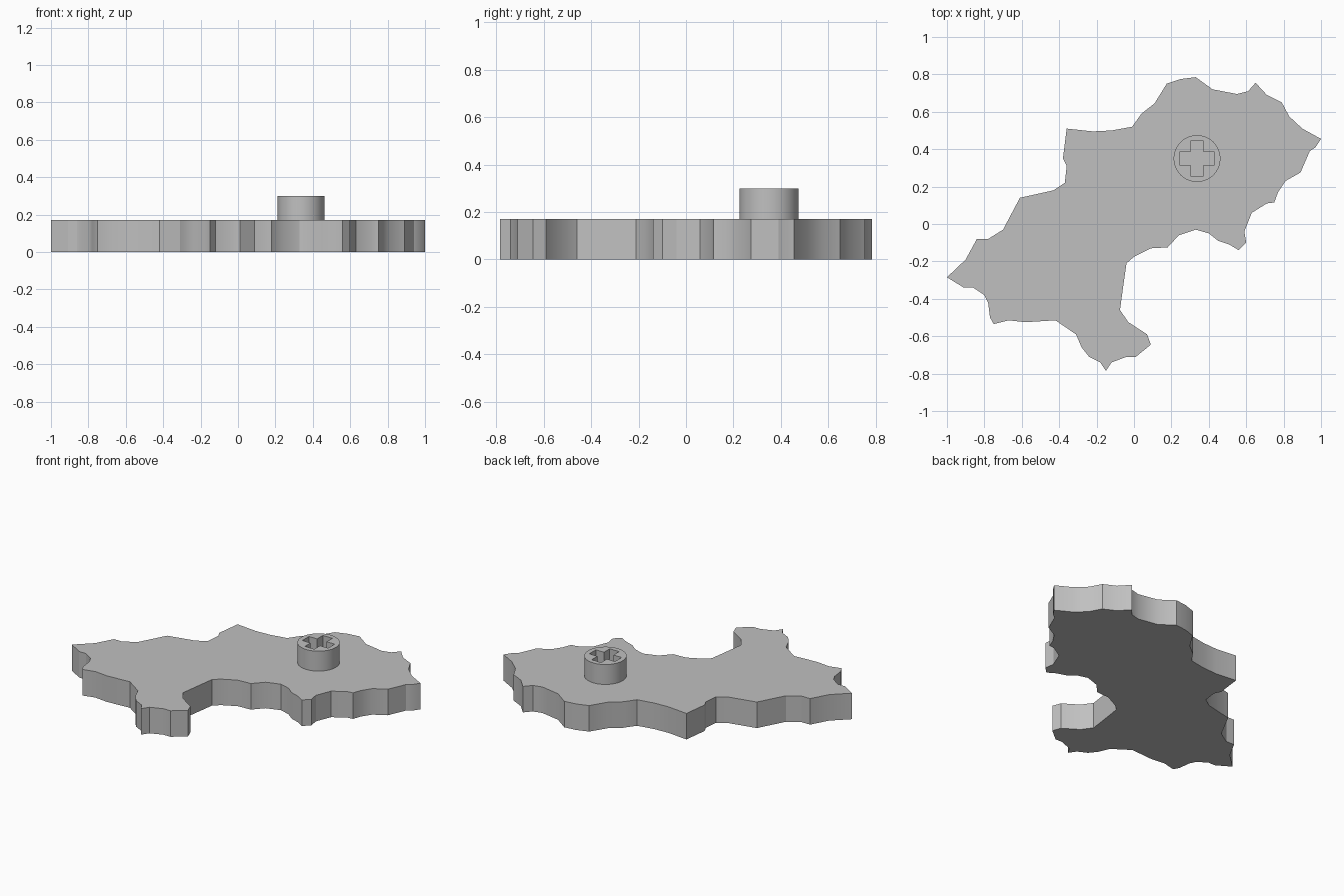
import bpy
import bmesh
import math

default_cube = bpy.data.objects.get("Cube")
if default_cube:
    bpy.data.objects.remove(default_cube, do_unlink=True)

PLATE_TOP = 0.17
PEG_TOP = 0.30
PEG_CENTRE = (0.337, 0.35)


def make_material(name, colour):
    material = bpy.data.materials.new(name)
    material.use_nodes = True
    material.diffuse_color = colour
    shader = material.node_tree.nodes["Principled BSDF"]
    shader.inputs["Base Color"].default_value = colour
    return material


plain_grey = make_material("plain grey", (0.53, 0.53, 0.53, 1))


def extrude_profile(name, points, bottom, top, centre=(0, 0)):
    """Solid prism standing on a counterclockwise profile."""
    bm = bmesh.new()
    base = bm.faces.new(
        [bm.verts.new((centre[0] + x, centre[1] + y, bottom)) for x, y in points])
    grown = bmesh.ops.extrude_face_region(bm, geom=[base], use_keep_orig=True)
    raised = [item for item in grown["geom"] if isinstance(item, bmesh.types.BMVert)]
    bmesh.ops.translate(bm, verts=raised, vec=(0, 0, top - bottom))
    bmesh.ops.recalc_face_normals(bm, faces=bm.faces)
    mesh = bpy.data.meshes.new(name)
    bm.to_mesh(mesh)
    bm.free()
    mesh.materials.append(plain_grey)
    solid = bpy.data.objects.new(name, mesh)
    bpy.context.collection.objects.link(solid)
    return solid


def smooth(solid):
    bpy.ops.object.select_all(action="DESELECT")
    solid.select_set(True)
    bpy.context.view_layer.objects.active = solid
    bpy.ops.object.shade_smooth_by_angle(angle=math.radians(30))


# Ragged plate outline in hundredths, counterclockwise from the left tip
coast = [
    (-100, -28.5), (-91, -34), (-86, -34), (-80, -38), (-78, -42), (-77, -50),
    (-75, -53.5), (-67, -51.5), (-58, -52.5), (-42, -51.5), (-31, -59), (-28, -66),
    (-24, -71), (-18, -74), (-15, -78.5), (-12, -74), (-4, -71), (1, -71),
    (9, -64.5), (7, -59), (-3, -52.5), (-7.5, -46), (-6, -35), (-4, -21),
    (0, -17.5), (9, -13), (18, -12.5), (24, -6), (33, -3), (40, -5),
    (45, -9), (51, -11), (56, -14), (60, -10), (59, -4), (63, 6),
    (71, 11), (75, 11.5), (77, 17), (81, 23), (89, 27.5), (94, 39),
    (97, 41), (100, 45.5), (90, 51), (83, 57.5), (79, 65), (71, 69),
    (65, 75.5), (61, 71), (55, 69.5), (42, 72), (33, 78.5), (25, 77.5),
    (17.5, 75), (11, 64.5), (4, 59), (-1, 52), (-12, 50), (-22, 49.5),
    (-36, 51), (-38, 35), (-36, 31), (-37, 22), (-43, 18), (-61, 14),
    (-70, -3), (-78, -8), (-84, -8), (-90, -19),
]
plate = extrude_profile("plate", [(x / 100, y / 100) for x, y in coast], 0, PLATE_TOP)
smooth(plate)

# Round peg standing on the plate
sides = 64
radius = 0.125
circle = [(radius * math.cos(math.tau * i / sides), radius * math.sin(math.tau * i / sides))
          for i in range(sides)]
peg = extrude_profile("peg", circle, PLATE_TOP, PEG_TOP, PEG_CENTRE)

# Cross-shaped socket cut through the peg: one arm repeated by quarter turns
arm, half = 0.093, 0.034
cross = []
x_axis, y_axis = (1, 0), (0, 1)
for quarter in range(4):
    for along, across in ((arm, -half), (arm, half), (half, half)):
        cross.append((along * x_axis[0] + across * y_axis[0],
                      along * x_axis[1] + across * y_axis[1]))
    x_axis, y_axis = y_axis, (-x_axis[0], -x_axis[1])
cutter = extrude_profile("socket_cutter", cross, PLATE_TOP - half, PEG_TOP + half, PEG_CENTRE)
cutter.hide_render = True

socket = peg.modifiers.new("socket", "BOOLEAN")
socket.operation = "DIFFERENCE"
socket.solver = "EXACT"
socket.object = cutter
bpy.context.view_layer.objects.active = peg
bpy.ops.object.modifier_apply(modifier=socket.name)
bpy.data.objects.remove(cutter, do_unlink=True)
smooth(peg)
